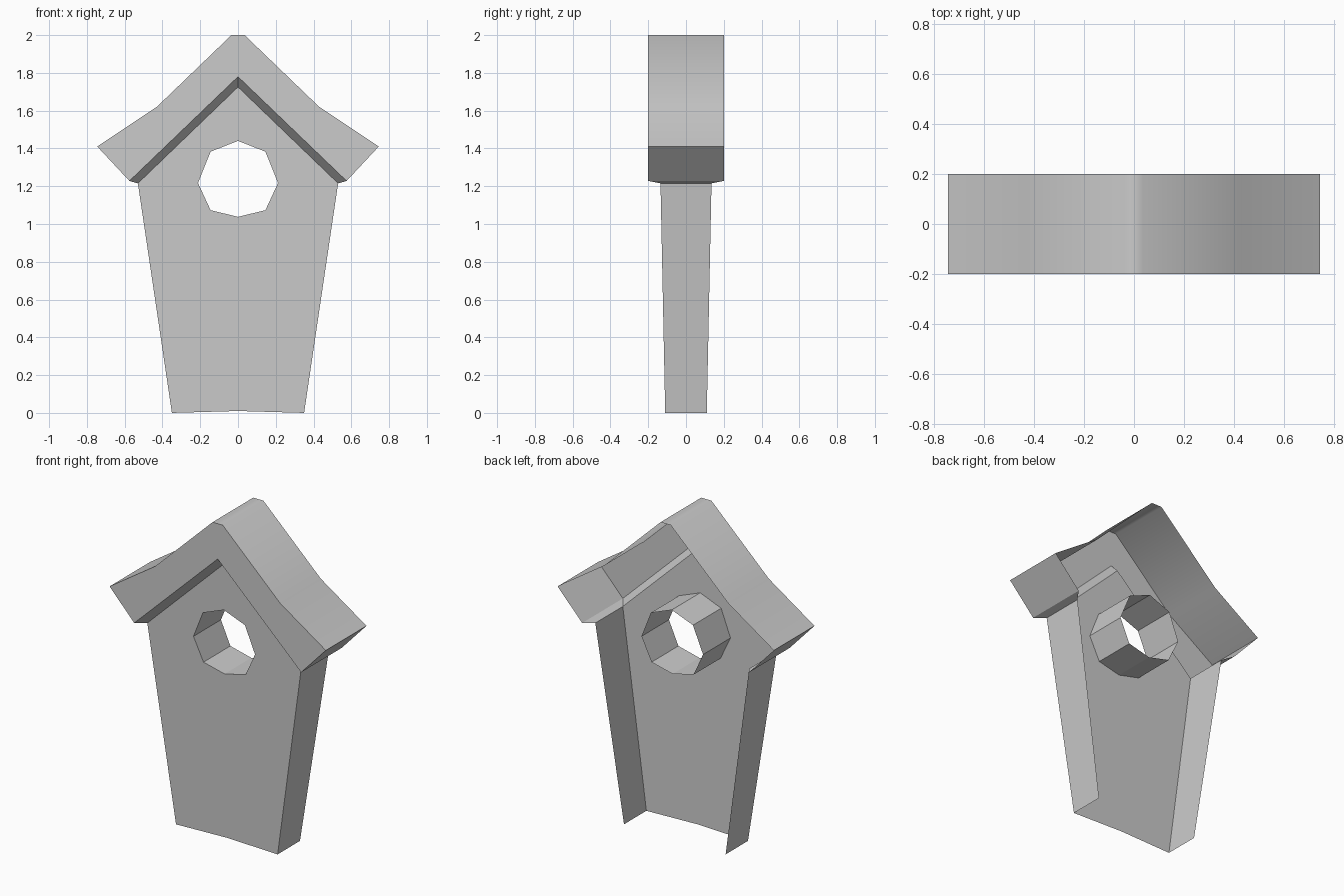
import bpy
import bmesh
import math

cube = bpy.data.objects.get("Cube")
if cube:
    bpy.data.objects.remove(cube, do_unlink=True)

grey = bpy.data.materials.new("plain_grey")
grey.use_nodes = True
COLOR = (0.6, 0.6, 0.6, 1)
grey.diffuse_color = COLOR
grey.node_tree.nodes["Principled BSDF"].inputs["Base Color"].default_value = COLOR


def finish(name, bm, smooth=None):
    mesh = bpy.data.meshes.new(name)
    bm.to_mesh(mesh)
    bm.free()
    mesh.materials.append(grey)
    obj = bpy.data.objects.new(name, mesh)
    bpy.context.collection.objects.link(obj)
    if smooth:
        bpy.ops.object.select_all(action="DESELECT")
        obj.select_set(True)
        bpy.context.view_layer.objects.active = obj
        bpy.ops.object.shade_smooth_by_angle(angle=math.radians(smooth))
    return obj


def strip(name, row_a, row_b, closed=False, smooth=None):
    """Quads between two rows of points."""
    bm = bmesh.new()
    a = [bm.verts.new(p) for p in row_a]
    b = [bm.verts.new(p) for p in row_b]
    n = len(a)
    for i in range(n if closed else n - 1):
        j = (i + 1) % n
        bm.faces.new((a[i], a[j], b[j], b[i]))
    return finish(name, bm, smooth)


def sheet(name, *loops):
    """Front-facing sheet; loops after the first are holes."""
    bm = bmesh.new()
    edges = []
    for loop in loops:
        v = [bm.verts.new(p) for p in loop]
        edges += [bm.edges.new((v[i - 1], v[i])) for i in range(len(v))]
    bmesh.ops.triangle_fill(bm, use_beauty=True, edges=edges)
    bm.normal_update()
    for f in bm.faces:
        if f.normal.y > 0:
            f.normal_flip()
    return finish(name, bm)


def at(points, y):
    return [(x, y, z) for x, z in points]


def wall_y(z):
    return -0.11 - 0.025 * z / 1.215


def on_wall(points, side=1):
    return [(x, side * wall_y(z), z) for x, z in points]


def both_sides(half):
    """Mirror a left-hand profile across the centre line."""
    return [(-x, z) for x, z in half] + [(x, z) for x, z in reversed(half) if x]


ROOF_Y = 0.2
roof_outer = both_sides([(0.745, 1.41), (0.43, 1.62), (0.035, 2.0)])
roof_inner = both_sides([(0.575, 1.228), (0, 1.78)])
wall_top = both_sides([(0.53, 1.215), (0, 1.725)])
hole = [(0, 1.44), (0.145, 1.383), (0.212, 1.217), (0.145, 1.073),
        (0, 1.038), (-0.145, 1.073), (-0.212, 1.217), (-0.145, 1.383)]

# Roof: upper slopes, front board and the bevelled lip down to the wall
strip("roof_slopes", at(roof_outer, -ROOF_Y), at(roof_outer, ROOF_Y), smooth=60)
sheet("roof_front", at(roof_outer + roof_inner[::-1], -ROOF_Y))
strip("roof_lip", at(roof_inner, -ROOF_Y)[::-1], on_wall(wall_top)[::-1])

# Front wall with the round entrance and its tunnel
bottom = [(0.35, 0), (0, 0.01), (-0.35, 0)]
sheet("front_wall", on_wall(wall_top + bottom), on_wall(hole))
strip("entrance_tunnel", on_wall(hole), on_wall(hole, -1), closed=True)

# Eave ends, eave undersides and side walls
for side, s in (("left", 1), ("right", -1)):
    rows = []
    for k in (-1, 1):
        rows.append([(s * 0.745, k * ROOF_Y, 1.41), (s * 0.575, k * ROOF_Y, 1.228),
                     (s * 0.53, -k * wall_y(1.215) * -1 * -1, 1.215),
                     (s * 0.35, k * 0.11, 0)])
    if s < 0:
        rows.reverse()
    strip(side + "_eave_and_wall", rows[1], rows[0])
